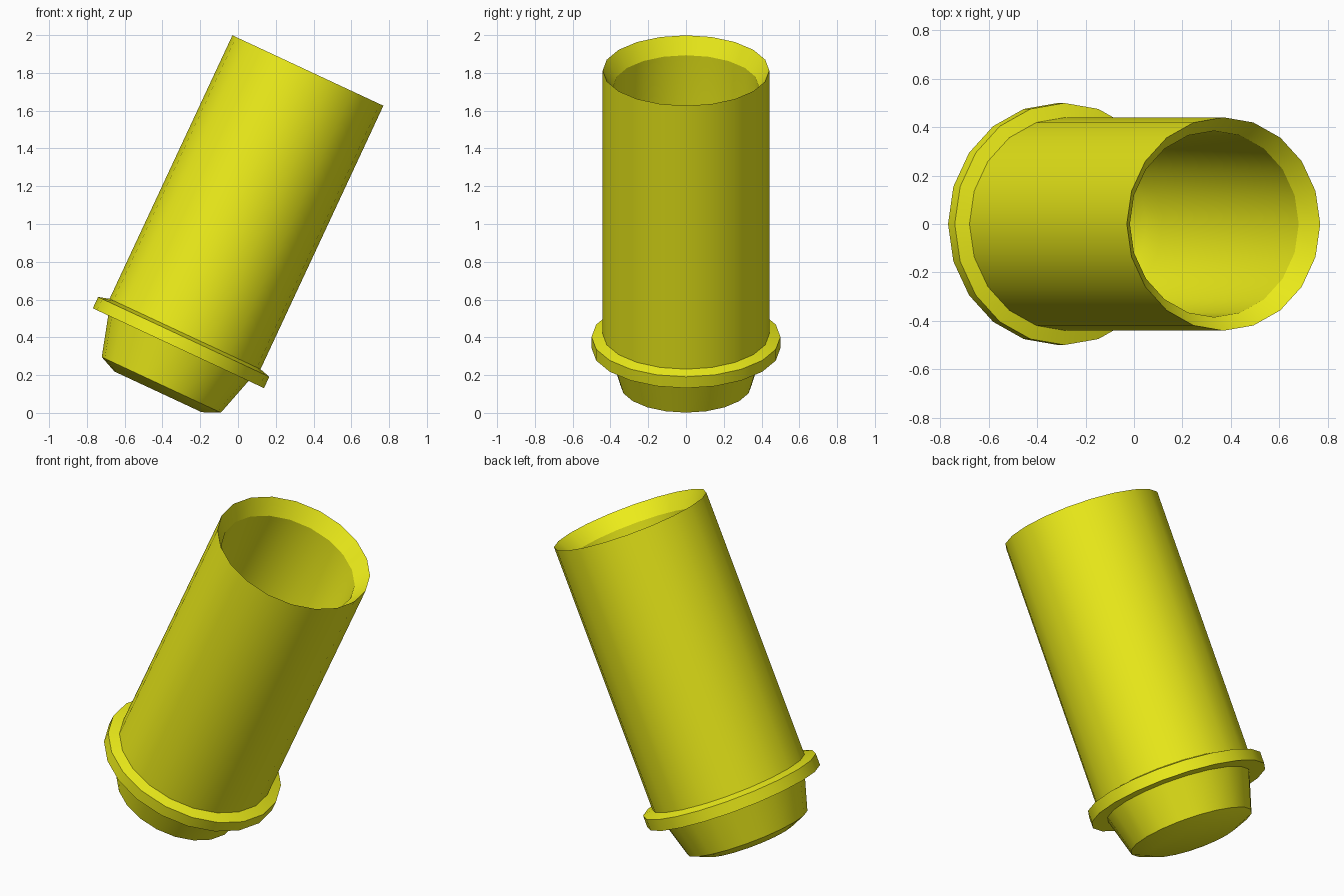
import bpy, bmesh, math
from mathutils import Matrix

if "Cube" in bpy.data.objects:
    bpy.data.objects.remove(bpy.data.objects["Cube"])

SIDES = 20
TILT = math.radians(25)
TOP = (0.37, 0.0, 1.8125)   # centre of the open rim

# (radius, distance along the axis from the rim): outside base up to rim, then down the inside
PROFILE = [
    (0.255, -1.877), (0.348, -1.836),                    # bevelled base
    (0.410, -1.622),                                     # tapered foot
    (0.500, -1.622), (0.500, -1.556), (0.441, -1.539),   # flange
    (0.441, 0.0),                                        # straight tube
    (0.385, -0.09),                                      # bevelled mouth
    (0.385, -1.43), (0.355, -1.518),                     # bore
    (0.300, -1.77), (0.210, -1.81),                      # inner floor
]


def lathe(name, profile, sides):
    bm = bmesh.new()
    rings = []
    for r, h in profile:
        rings.append([bm.verts.new((r * math.cos(2 * math.pi * i / sides),
                                    r * math.sin(2 * math.pi * i / sides), h))
                      for i in range(sides)])
    for a, b in zip(rings, rings[1:]):
        for i in range(sides):
            j = (i + 1) % sides
            bm.faces.new((a[i], a[j], b[j], b[i]))
    bm.faces.new(rings[0][::-1])
    bm.faces.new(rings[-1])
    bmesh.ops.recalc_face_normals(bm, faces=bm.faces)
    bm.transform(Matrix.Translation(TOP) @ Matrix.Rotation(TILT, 4, 'Y'))
    mesh = bpy.data.meshes.new(name)
    bm.to_mesh(mesh)
    bm.free()
    obj = bpy.data.objects.new(name, mesh)
    bpy.context.collection.objects.link(obj)
    return obj


# Tilted flanged cup
cup = lathe("flanged_tube", PROFILE, SIDES)
yellow = bpy.data.materials.new("yellow")
yellow.diffuse_color = (0.85, 0.85, 0.01, 1)
yellow.use_nodes = True
yellow.node_tree.nodes["Principled BSDF"].inputs["Base Color"].default_value = yellow.diffuse_color
cup.data.materials.append(yellow)

bpy.context.view_layer.objects.active = cup
cup.select_set(True)
bpy.ops.object.shade_smooth_by_angle(angle=math.radians(25))
